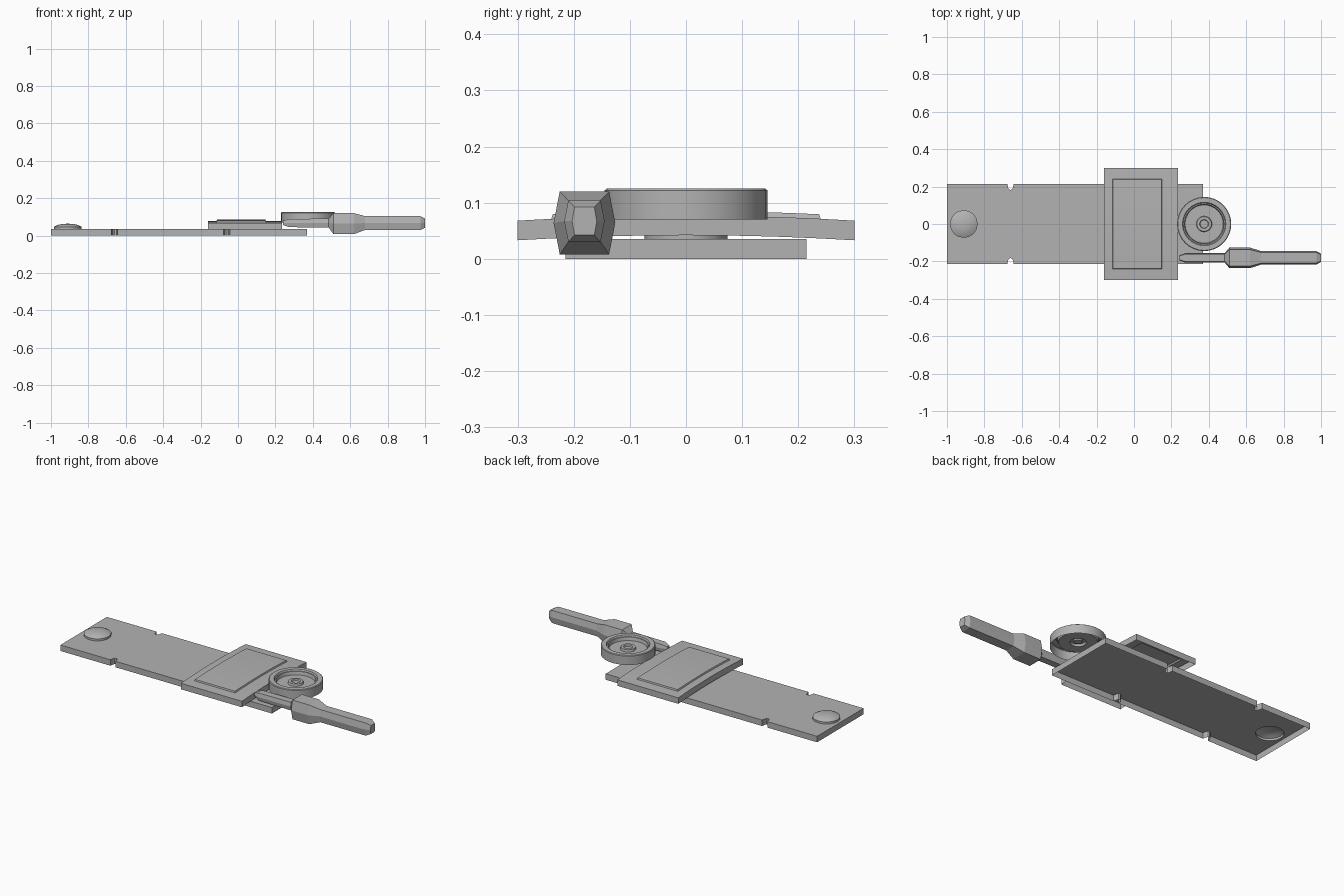
import bpy, bmesh, math
from mathutils import Vector

cube = bpy.data.objects.get("Cube")
if cube:
    bpy.data.objects.remove(cube)

grey = bpy.data.materials.new("plain_grey")
grey.use_nodes = True
colour = (0.45, 0.45, 0.45, 1)
grey.diffuse_color = colour
grey.node_tree.nodes["Principled BSDF"].inputs["Base Color"].default_value = colour


def finish(bm, name, smooth=False):
    """Turn a bmesh into a named grey object."""
    mesh = bpy.data.meshes.new(name)
    bm.to_mesh(mesh)
    bm.free()
    mesh.materials.append(grey)
    obj = bpy.data.objects.new(name, mesh)
    bpy.context.collection.objects.link(obj)
    if smooth:
        bpy.ops.object.select_all(action='DESELECT')
        obj.select_set(True)
        bpy.context.view_layer.objects.active = obj
        bpy.ops.object.shade_smooth_by_angle(angle=math.radians(35))
    return obj


def skirt(bm, edges, drop):
    """Pull open edges straight down into thin walls."""
    new = bmesh.ops.extrude_edge_only(bm, edges=edges)["geom"]
    verts = [v for v in new if isinstance(v, bmesh.types.BMVert)]
    bmesh.ops.translate(bm, verts=verts, vec=(0, 0, -drop))


def loop(bm, points):
    verts = [bm.verts.new(p) for p in points]
    return [bm.edges.new((a, b)) for a, b in zip(verts, verts[1:] + verts[:1])]


def lathe(name, profile, x, y, steps):
    """Spin a radius/height profile about a vertical axis, rim first."""
    bm = bmesh.new()
    rings = []
    for r, z in profile:
        if r == 0:
            rings.append([bm.verts.new((x, y, z))] * steps)
            continue
        turn = [math.tau * i / steps for i in range(steps)]
        rings.append([bm.verts.new((x + r * math.cos(a), y + r * math.sin(a), z)) for a in turn])
    for low, high in zip(rings, rings[1:]):
        for i in range(steps):
            j = (i + 1) % steps
            corners = dict.fromkeys((low[i], low[j], high[j], high[i]))
            bm.faces.new(list(corners))
    return finish(bm, name, True)


# Base plate: hollow underneath, two pairs of rounded edge notches, hole under the button
left, right, half, top = -1.0, 0.37, 0.215, 0.035
button_x, button_r, sides = -0.91, 0.074, 16


def notched_edge(sign):
    pts = [(left, sign * half)]
    for x in (-0.66, -0.06):
        pts.append((x - 0.017, sign * half))
        for i in range(5):
            a = math.pi * i / 4
            pts.append((x - 0.013 * math.cos(a), sign * (half - 0.02 - 0.013 * math.sin(a))))
        pts.append((x + 0.017, sign * half))
    return pts + [(right, sign * half)]


bm = bmesh.new()
outline = notched_edge(-1) + notched_edge(1)[::-1]
outer = loop(bm, [(x, y, top) for x, y in outline])
hole = [math.tau * i / sides for i in range(sides)]
inner = loop(bm, [(button_x + button_r * math.cos(a), button_r * math.sin(a), top) for a in hole])
bmesh.ops.triangle_fill(bm, use_beauty=True, edges=outer + inner, normal=(0, 0, 1))
skirt(bm, outer, top)
bmesh.ops.recalc_face_normals(bm, faces=bm.faces[:])
if sum(f.normal.z for f in bm.faces) < 0:
    bmesh.ops.reverse_faces(bm, faces=bm.faces[:])
finish(bm, "base_plate")

# Low domed button
lathe("domed_button", [(button_r, top), (button_r, 0.047), (0.055, 0.057), (0.03, 0.062), (0, 0.064)],
      button_x, 0, sides)

# Arched cross plate with a raised panel, hollow underneath
bm = bmesh.new()
xs = [-0.16, -0.115, 0.15, 0.235]
ys = [-0.3] + [-0.24 + 0.04 * i for i in range(13)] + [0.3]
grid = [[bm.verts.new((x, y, 0.077 - 0.1 * y * y)) for y in ys] for x in xs]
panel = []
for i in range(len(xs) - 1):
    for j in range(len(ys) - 1):
        f = bm.faces.new((grid[i][j], grid[i + 1][j], grid[i + 1][j + 1], grid[i][j + 1]))
        if i == 1 and 0 < j < len(ys) - 2:
            panel.append(f)
skirt(bm, [e for e in bm.edges if e.is_boundary], 0.035)
bmesh.ops.recalc_face_normals(bm, faces=bm.faces[:])
if panel[0].normal.z < 0:
    bmesh.ops.reverse_faces(bm, faces=bm.faces[:])
bmesh.ops.inset_region(bm, faces=panel, thickness=0.003, depth=0.008, use_even_offset=True)
finish(bm, "arched_cross_plate", True)

# Round dial with a sunken face and a small centre boss
dial = [(0.145, 0.07), (0.145, 0.122), (0.141, 0.125), (0.116, 0.125), (0.112, 0.117),
        (0.106, 0.117), (0.102, 0.098), (0.042, 0.098), (0.039, 0.11),
        (0.024, 0.11), (0.021, 0.102), (0, 0.102)]
lathe("round_dial", dial, 0.375, 0, 32)

# Lever: six-sided sections lofted along x (x, half width, half height, centre z)
sections = [(0.24, 0.012, 0.012, 0.068), (0.275, 0.025, 0.022, 0.067), (0.485, 0.025, 0.024, 0.067),
            (0.51, 0.055, 0.056, 0.064), (0.62, 0.055, 0.056, 0.064), (0.68, 0.036, 0.037, 0.067),
            (0.975, 0.036, 0.037, 0.067), (1.0, 0.022, 0.025, 0.067)]
shape = [(-0.8, 1), (-1, 0), (-0.8, -1), (0.8, -1), (1, 0), (0.8, 1)]
bm = bmesh.new()
rings = [[bm.verts.new((x, -0.181 + w * u, z + h * v)) for u, v in shape] for x, w, h, z in sections]
for a, b in zip(rings, rings[1:]):
    for i in range(6):
        j = (i + 1) % 6
        bm.faces.new((a[i], a[j], b[j], b[i]))
bm.faces.new(rings[0])
bm.faces.new(rings[-1])
bmesh.ops.recalc_face_normals(bm, faces=bm.faces[:])
finish(bm, "lever_handle")
